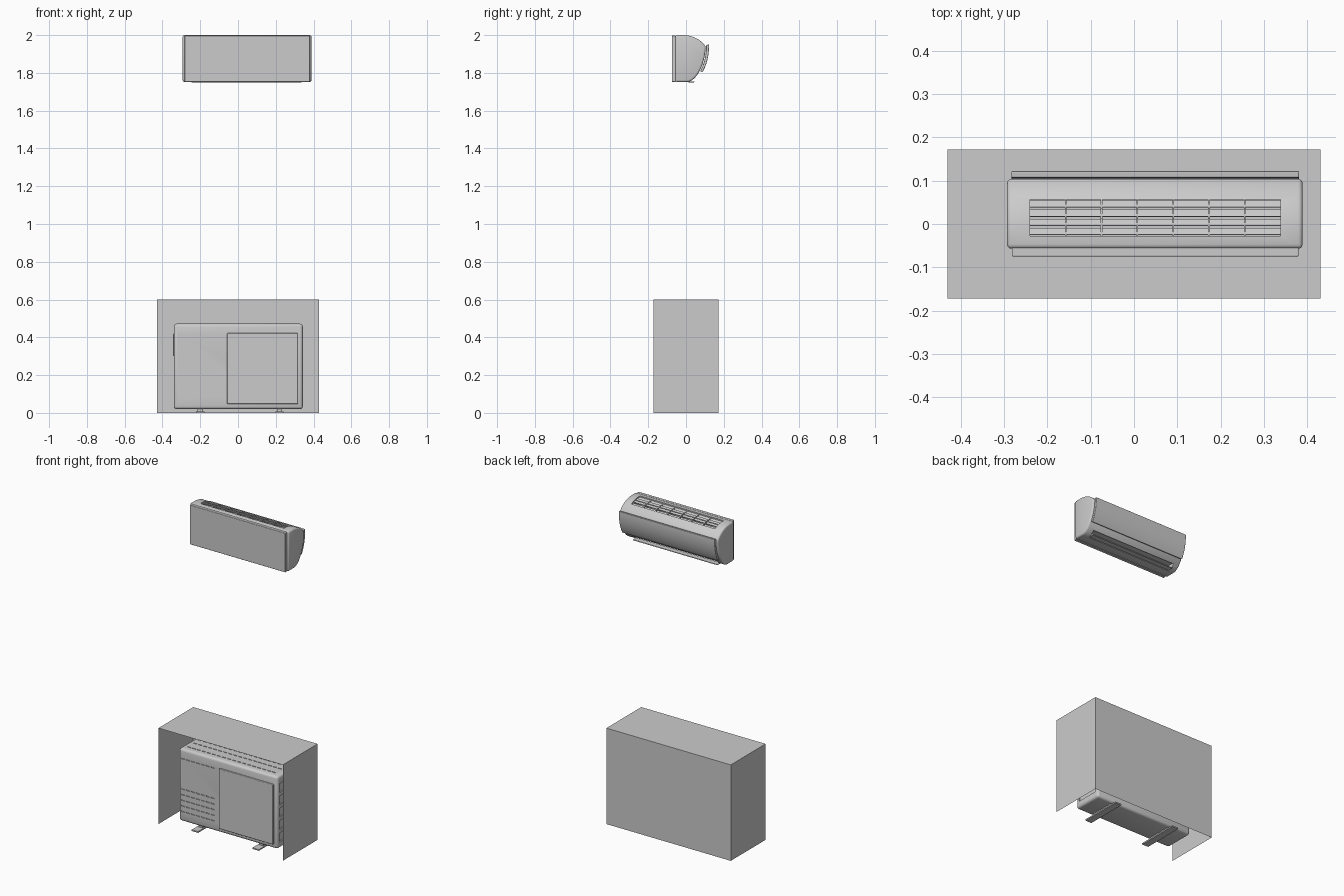
import bpy, bmesh
from mathutils import Vector, Matrix
from mathutils.geometry import interpolate_bezier

if "Cube" in bpy.data.objects:
    bpy.data.objects.remove(bpy.data.objects["Cube"])


def finish(name, bm, bevel=0.0, segments=3):
    bmesh.ops.recalc_face_normals(bm, faces=bm.faces)
    me = bpy.data.meshes.new(name)
    bm.to_mesh(me)
    bm.free()
    ob = bpy.data.objects.new(name, me)
    bpy.context.collection.objects.link(ob)
    if bevel:
        m = ob.modifiers.new("bevel", 'BEVEL')
        m.width, m.segments, m.limit_method = bevel, segments, 'ANGLE'
        m.angle_limit = 1.0
    return ob


def boxes(name, items, bevel=0.0, tilt=0.0):
    """One object from boxes given as (x0, x1, y0, y1, z0, z1)."""
    bm = bmesh.new()
    for x0, x1, y0, y1, z0, z1 in items:
        mat = (Matrix.Translation(((x0 + x1) / 2, (y0 + y1) / 2, (z0 + z1) / 2))
               @ Matrix.Rotation(tilt, 4, 'X')
               @ Matrix.Diagonal((x1 - x0, y1 - y0, z1 - z0, 1)))
        bmesh.ops.create_cube(bm, size=1, matrix=mat)
    return finish(name, bm, bevel)


def extrude_x(name, profile, x0, x1, bevel=0.0):
    """Solid from a (y, z) profile running from x0 to x1."""
    bm = bmesh.new()
    face = bm.faces.new([bm.verts.new((x0, y, z)) for y, z in profile])
    new = bmesh.ops.extrude_face_region(bm, geom=[face])["geom"]
    bmesh.ops.translate(bm, vec=(x1 - x0, 0, 0),
                        verts=[v for v in new if isinstance(v, bmesh.types.BMVert)])
    return finish(name, bm, bevel)


def cut(ob, cutter):
    """Apply the modifiers and a boolean cut, then drop the cutter."""
    m = ob.modifiers.new("cut", 'BOOLEAN')
    m.object, m.operation, m.solver = cutter, 'DIFFERENCE', 'EXACT'
    dg = bpy.context.evaluated_depsgraph_get()
    dg.update()
    me = bpy.data.meshes.new_from_object(ob.evaluated_get(dg))
    ob.modifiers.clear()
    ob.data = me
    bpy.data.objects.remove(cutter)


def smooth(ob):
    bpy.ops.object.select_all(action='DESELECT')
    ob.select_set(True)
    bpy.context.view_layer.objects.active = ob
    bpy.ops.object.shade_smooth_by_angle(angle=0.6)


def bezier(points, n):
    return [(p.x, p.y) for p in interpolate_bezier(*[Vector(p) for p in points], n)]


# Sheet enclosure: open at the front and underneath
bm = bmesh.new()
bmesh.ops.create_cube(bm, size=1, matrix=Matrix.Translation((0, 0, 0.3))
                      @ Matrix.Diagonal((0.86, 0.344, 0.6, 1)))
bm.normal_update()
bmesh.ops.delete(bm, geom=[f for f in bm.faces if f.normal.y < -0.5 or f.normal.z < -0.5],
                 context='FACES')
finish("outdoor_cover", bm)

# Outdoor unit casing with dashed vents and side louvres
casing = boxes("outdoor_casing", [(-0.34, 0.343, -0.10, 0.09, 0.02, 0.472)], bevel=0.015)
vents = []
for z in (0.08, 0.115, 0.15, 0.185, 0.22, 0.41):
    for i in range(7):
        x = -0.32 + i * 0.034
        vents.append((x, x + 0.024, -0.12, -0.094, z, z + 0.006))
for y in (-0.06, 0.0, 0.05):
    for i in range(18):
        x = -0.31 + i * 0.0345
        vents.append((x, x + 0.024, y, y + 0.006, 0.466, 0.49))
for i in range(5):
    z = 0.06 + i * 0.077
    vents.append((0.335, 0.36, -0.078, 0.068, z, z + 0.055))
cut(casing, boxes("vent_cutter", vents))
smooth(casing)

# Raised front panel, side handle and mounting feet
smooth(boxes("outdoor_front_panel", [(-0.058, 0.318, -0.11, -0.095, 0.047, 0.422)], bevel=0.004))
boxes("outdoor_side_handle", [(-0.343, -0.335, -0.05, 0.04, 0.30, 0.42)], bevel=0.002)
for side, x in (("left", -0.2), ("right", 0.22)):
    boxes("foot_" + side, [(x - 0.022, x + 0.022, -0.14, 0.125, 0.0, 0.008),
                           (x - 0.014, x + 0.014, -0.085, 0.075, 0.006, 0.024)])

# Indoor unit body: D-shaped section
profile = ([(-0.057, 1.752), (-0.057, 2.0)]
           + bezier([(-0.01, 2.0), (0.04, 1.997), (0.08, 1.975), (0.104, 1.94)], 12)
           + bezier([(0.104, 1.94), (0.104, 1.86), (0.06, 1.754), (0.005, 1.752)], 18)[1:])
body = extrude_x("indoor_body", profile, -0.293, 0.389, bevel=0.010)
cut(body, boxes("opening_cutter", [(-0.24, 0.338, -0.028, 0.057, 1.94, 2.05),
                                   (-0.25, 0.34, 0.005, 0.05, 1.70, 1.785)]))
smooth(body)

# Wall plate behind the body
boxes("wall_plate", [(-0.282, 0.38, -0.075, -0.055, 1.752, 1.998)], bevel=0.003)

# Curved front panel
outer = bezier([(0.122, 1.95), (0.123, 1.90), (0.112, 1.845), (0.087, 1.803)], 12)
inner = bezier([(0.075, 1.81), (0.098, 1.85), (0.107, 1.90), (0.107, 1.948)], 12)
smooth(extrude_x("indoor_front_panel", outer + inner, -0.283, 0.381, bevel=0.003))


# Intake grille: slats and dividers following the curved top
def top_z(y):
    return 2.0 - 4.4 * max(0.0, y + 0.01) ** 2


slats, bars = [], []
for i in range(4):
    y = -0.0175 + i * 0.0212
    z = top_z(y) - 0.010
    slats.append((-0.241, 0.339, y - 0.008, y + 0.008, z - 0.002, z + 0.002))
    for k in range(1, 7):
        x = -0.24 + k * 0.0826
        bars.append((x - 0.002, x + 0.002, y - 0.0106, y + 0.0106, 1.938, z + 0.006))
boxes("intake_slats", slats, tilt=-0.3)
boxes("intake_dividers", bars)

# Air outlet flap underneath
smooth(boxes("outlet_flap", [(-0.248, 0.338, 0.012, 0.044, 1.750, 1.755)], bevel=0.0015))
